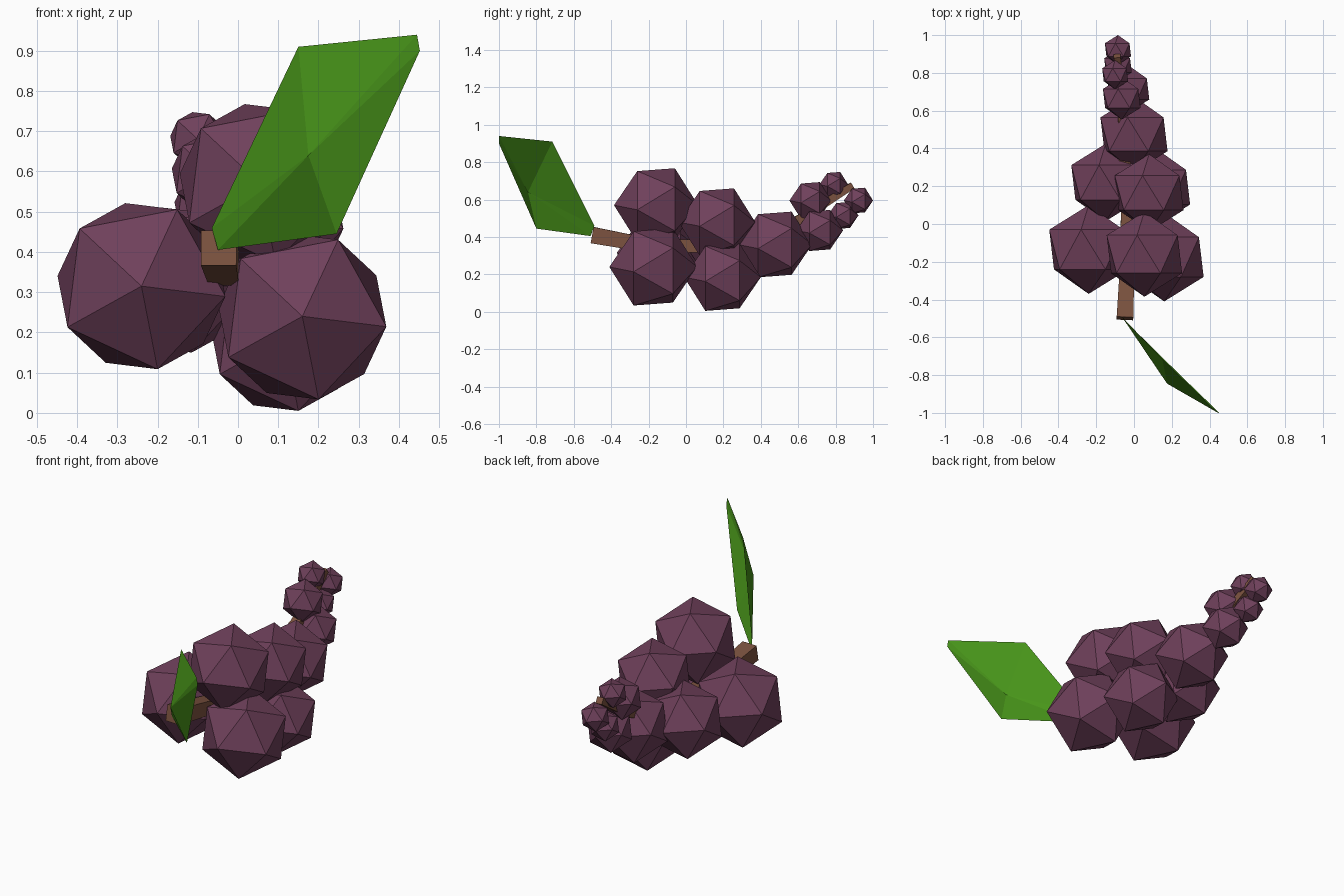
import bpy, bmesh
from math import radians
from mathutils import Matrix, Vector

if "Cube" in bpy.data.objects:
    bpy.data.objects.remove(bpy.data.objects["Cube"])


def material(name, color):
    m = bpy.data.materials.new(name)
    m.diffuse_color = (*color, 1)
    m.use_nodes = True
    m.node_tree.nodes["Principled BSDF"].inputs["Base Color"].default_value = m.diffuse_color
    return m


def add_object(name, bm, mat):
    me = bpy.data.meshes.new(name)
    bm.to_mesh(me)
    bm.free()
    me.materials.append(mat)
    ob = bpy.data.objects.new(name, me)
    bpy.context.collection.objects.link(ob)
    return ob


grape_mat = material("grape_skin", (0.16, 0.052, 0.105))
stem_mat = material("stem_wood", (0.2, 0.085, 0.05))
leaf_mat = material("leaf_green", (0.065, 0.3, 0.01))

# Grapes: icosahedra with one corner facing the front (x, y, z, radius)
grapes = [
    (-0.24, -0.135, 0.315, 0.235), (0.16, -0.175, 0.24, 0.235),
    (0.055, -0.16, 0.57, 0.225), (0.08, 0.165, 0.48, 0.205),
    (0.115, 0.195, 0.185, 0.205), (-0.15, 0.22, 0.33, 0.205),
    (0.0, 0.475, 0.36, 0.2), (-0.03, 0.715, 0.435, 0.125),
    (-0.065, 0.665, 0.595, 0.112), (-0.1, 0.79, 0.68, 0.077),
    (-0.085, 0.922, 0.595, 0.078), (-0.085, 0.84, 0.515, 0.082),
]
turn = Matrix.Rotation(radians(-29), 4, 'Y') @ Matrix.Rotation(radians(-90), 4, 'X')
for i, (x, y, z, r) in enumerate(grapes, 1):
    bm = bmesh.new()
    bmesh.ops.create_icosphere(bm, subdivisions=1, radius=r, matrix=turn)
    ob = add_object(f"grape_{i:02d}", bm, grape_mat)
    ob.location = (x, y, z)

# Stem: tapered square rod following a bent path (x, y, z, half width)
path = [(-0.048, -0.5, 0.41, 0.044), (-0.035, -0.2, 0.355, 0.038),
        (-0.035, 0.1, 0.35, 0.034), (-0.05, 0.35, 0.40, 0.03),
        (-0.06, 0.6, 0.49, 0.025), (-0.09, 0.89, 0.675, 0.018)]
bm = bmesh.new()
rings = []
for i, (x, y, z, h) in enumerate(path):
    a, b = path[max(i - 1, 0)], path[min(i + 1, len(path) - 1)]
    along = (Vector(b[:3]) - Vector(a[:3])).normalized()
    side = along.cross(Vector((0, 0, 1))).normalized()
    up = side.cross(along)
    rings.append([bm.verts.new(Vector((x, y, z)) + side * h * u + up * h * v)
                  for u, v in ((-1, -1), (1, -1), (1, 1), (-1, 1))])
for p, q in zip(rings, rings[1:]):
    for k in range(4):
        n = (k + 1) % 4
        bm.faces.new((p[k], p[n], q[n], q[k]))
bm.faces.new(rings[0])
bm.faces.new(rings[-1])
bmesh.ops.recalc_face_normals(bm, faces=bm.faces)
add_object("stem", bm, stem_mat)

# Leaf: folded fan around a raised middle point
outline = [(-0.065, -0.49, 0.46), (-0.05, -0.51, 0.405), (0.245, -0.8, 0.445),
           (0.452, -1.0, 0.9), (0.445, -1.0, 0.94), (0.15, -0.715, 0.91)]
bm = bmesh.new()
mid = bm.verts.new((0.175, -0.845, 0.64))
rim = [bm.verts.new(p) for p in outline]
for k in range(6):
    bm.faces.new((mid, rim[k], rim[(k + 1) % 6]))
add_object("leaf", bm, leaf_mat)
